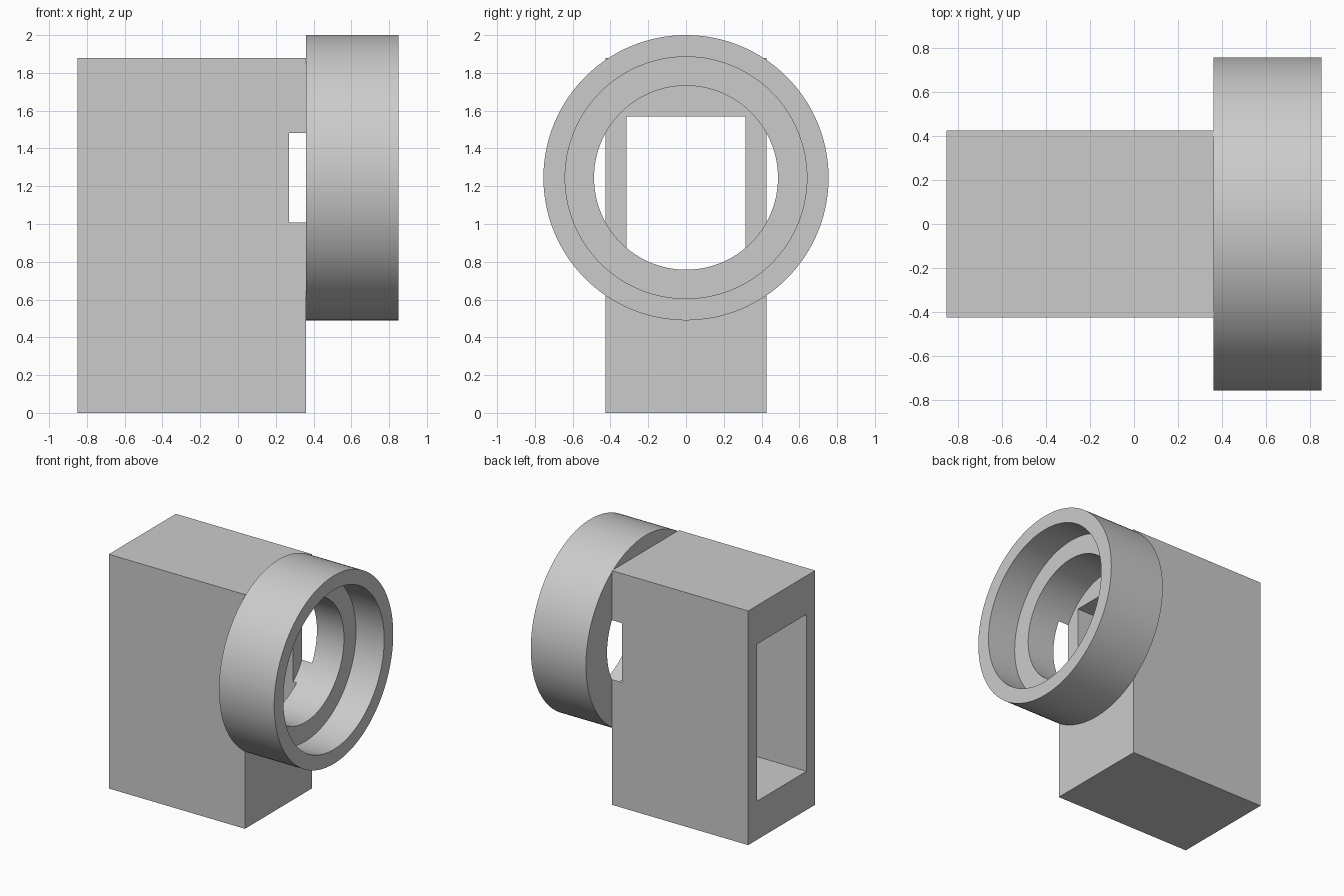
import bpy, bmesh, math
from mathutils import Matrix, Vector

cube = bpy.data.objects.get("Cube")
if cube:
    bpy.data.objects.remove(cube, do_unlink=True)

SEGMENTS = 128
AXIS_Z = 1.245      # height of the collar axis
BORE = 0.487        # radius of the through bore
FACE_X = 0.36       # where housing and collar meet

grey = bpy.data.materials.new("light grey")
grey.use_nodes = True
grey.diffuse_color = (0.6, 0.6, 0.6, 1)
grey.node_tree.nodes["Principled BSDF"].inputs["Base Color"].default_value = (0.6, 0.6, 0.6, 1)


def add_object(name, bm):
    bmesh.ops.recalc_face_normals(bm, faces=bm.faces)
    mesh = bpy.data.meshes.new(name)
    bm.to_mesh(mesh)
    bm.free()
    mesh.materials.append(grey)
    obj = bpy.data.objects.new(name, mesh)
    bpy.context.collection.objects.link(obj)
    return obj


def box(name, low, high):
    low, high = Vector(low), Vector(high)
    bm = bmesh.new()
    bmesh.ops.create_cube(bm, size=1, matrix=Matrix.Translation((low + high) / 2)
                          @ Matrix.Diagonal((*(high - low), 1)))
    return add_object(name, bm)


def lathe(name, profile, closed):
    """Spin (x, radius) points round the collar axis."""
    bm = bmesh.new()
    rings = []
    for x, r in profile:
        rings.append([bm.verts.new((x, r * math.cos(a), AXIS_Z + r * math.sin(a)))
                      for a in (math.tau * i / SEGMENTS for i in range(SEGMENTS))])
    pairs = list(zip(rings, rings[1:]))
    if closed:
        pairs.append((rings[-1], rings[0]))
    else:
        bm.faces.new(rings[0])
        bm.faces.new(rings[-1])
    for a, b in pairs:
        for i in range(SEGMENTS):
            j = (i + 1) % SEGMENTS
            bm.faces.new((a[i], a[j], b[j], b[i]))
    return add_object(name, bm)


def activate(obj):
    bpy.ops.object.select_all(action='DESELECT')
    obj.select_set(True)
    bpy.context.view_layer.objects.active = obj


def cut(target, cutter):
    cutter.hide_render = True
    mod = target.modifiers.new("cut", 'BOOLEAN')
    mod.operation = 'DIFFERENCE'
    mod.solver = 'EXACT'
    mod.object = cutter
    activate(target)
    bpy.ops.object.modifier_apply(modifier=mod.name)
    bpy.data.objects.remove(cutter, do_unlink=True)


# Housing: block with a rectangular tunnel from the rear
# and a round pocket that breaks out through both side walls
housing = box("housing", (-0.85, -0.425, 0), (FACE_X, 0.425, 1.88))
cut(housing, box("tunnel_cutter", (-1, -0.315, 0.31), (0.30, 0.315, 1.57)))
cut(housing, lathe("bore_cutter", [(0.27, BORE), (0.5, BORE)], False))

# Collar: stepped ring with a wide recess in front of the bore
collar = lathe("collar", [(FACE_X, BORE), (FACE_X, 0.755), (0.85, 0.755),
                          (0.85, 0.64), (0.60, 0.64), (0.60, BORE)], True)

for part in (housing, collar):
    activate(part)
    bpy.ops.object.shade_smooth_by_angle(angle=math.radians(30))
